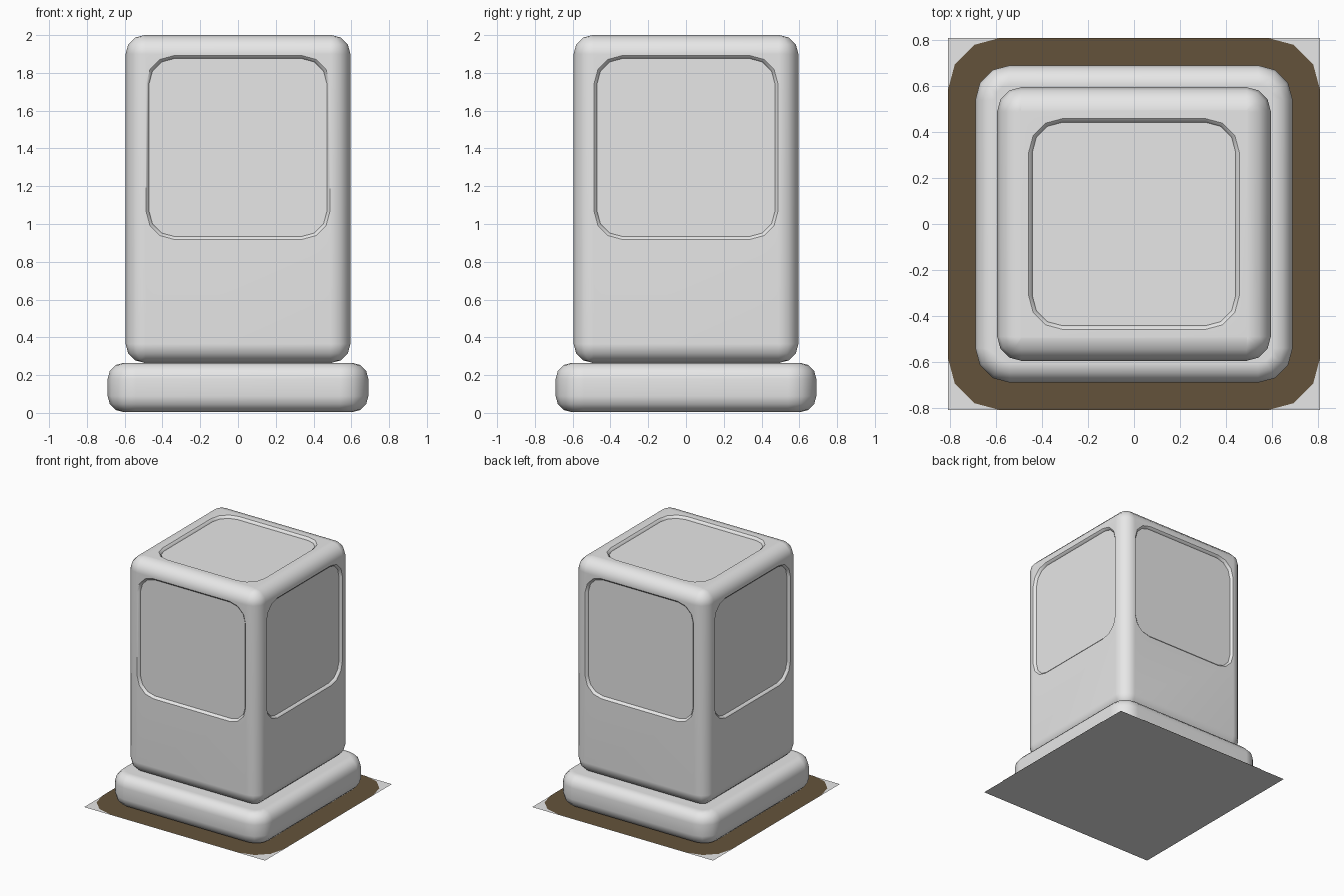
import bpy, bmesh, math
from mathutils import Matrix, Vector

if "Cube" in bpy.data.objects:
    bpy.data.objects.remove(bpy.data.objects["Cube"])


def material(name, rgb):
    m = bpy.data.materials.new(name)
    m.diffuse_color = (*rgb, 1)
    m.use_nodes = True
    m.node_tree.nodes["Principled BSDF"].inputs["Base Color"].default_value = m.diffuse_color
    return m


stone = material("stone grey", (0.8, 0.8, 0.8))
earth = material("earth brown", (0.127, 0.086, 0.044))


def rounded_square(half, radius, z, segments=3):
    pts = []
    for quarter in range(4):
        base = quarter * math.pi / 2
        sx, sy = ((1, 1), (-1, 1), (-1, -1), (1, -1))[quarter]
        for i in range(segments + 1):
            a = base + i * math.pi / 2 / segments
            pts.append(Vector((sx * (half - radius) + radius * math.cos(a),
                               sy * (half - radius) + radius * math.sin(a), z)))
    return pts


def loft(name, sections, mat, matrix=Matrix()):
    """Skin a stack of (half width, corner radius, height) rounded squares."""
    bm = bmesh.new()
    rings = [[bm.verts.new(matrix @ p) for p in rounded_square(*s)] for s in sections]
    for lo, hi in zip(rings, rings[1:]):
        n = len(lo)
        for i in range(n):
            j = (i + 1) % n
            bm.faces.new((lo[i], lo[j], hi[j], hi[i]))
    if len(rings) > 1:
        bm.faces.new(rings[0][::-1])
    bm.faces.new(rings[-1])
    bmesh.ops.recalc_face_normals(bm, faces=bm.faces[:])
    mesh = bpy.data.meshes.new(name)
    bm.to_mesh(mesh)
    bm.free()
    mesh.materials.append(mat)
    ob = bpy.data.objects.new(name, mesh)
    bpy.context.collection.objects.link(ob)
    return ob


def rounded_block(name, half, corner, edge, z0, z1, mat):
    """Block with rounded upright corners and rounded top and bottom edges."""
    bottom, top = [], []
    for i in range(4):
        a = i * math.pi / 6
        inset = edge * (1 - math.sin(a))
        drop = edge * (1 - math.cos(a))
        r = max(corner - inset, 0.004)
        bottom.append((half - inset, r, z0 + drop))
        top.append((half - inset, r, z1 - drop))
    return loft(name, bottom + top[::-1], mat)


def smooth(ob):
    bpy.ops.object.select_all(action='DESELECT')
    ob.select_set(True)
    bpy.context.view_layer.objects.active = ob
    bpy.ops.object.shade_smooth_by_angle(angle=math.radians(38))
    wn = ob.modifiers.new("weighted", 'WEIGHTED_NORMAL')
    wn.keep_sharp = True


# Ground: square slab face with a rounded earth patch on it
g = 0.81
mesh = bpy.data.meshes.new("ground_sheet")
mesh.from_pydata([(-g, -g, 0), (g, -g, 0), (g, g, 0), (-g, g, 0)], [], [(0, 1, 2, 3)])
mesh.materials.append(stone)
bpy.context.collection.objects.link(bpy.data.objects.new("ground_sheet", mesh))
loft("earth_patch", [(g, 0.23, 0.003)], earth)

# Plinth and pillar body
smooth(rounded_block("plinth", 0.69, 0.15, 0.085, 0.004, 0.265, stone))
pillar = rounded_block("pillar", 0.595, 0.105, 0.1, 0.265, 2.0, stone)


# Recessed panels on the four sides and the top
def panel_cutter(half, matrix):
    prof = [(half, 0.13, -0.02), (half + 0.004, 0.134, -0.01),
            (half + 0.016, 0.146, 0.0), (half + 0.022, 0.152, 0.02)]
    return loft("panel_cutter", prof, stone, matrix)


cutters = [panel_cutter(0.442, Matrix.Translation((0, 0, 2.0)))]
for k in range(4):
    turn = Matrix.Rotation(k * math.pi / 2, 4, 'Z')
    face = Matrix.Translation((0, -0.595, 1.405)) @ Matrix.Rotation(math.pi / 2, 4, 'X')
    cutters.append(panel_cutter(0.47, turn @ face))

bpy.context.view_layer.objects.active = pillar
for c in cutters:
    c.hide_render = True
    mod = pillar.modifiers.new("panel", 'BOOLEAN')
    mod.operation = 'DIFFERENCE'
    mod.solver = 'EXACT'
    mod.object = c
    bpy.ops.object.modifier_apply(modifier=mod.name)
    bpy.data.objects.remove(c)
smooth(pillar)
